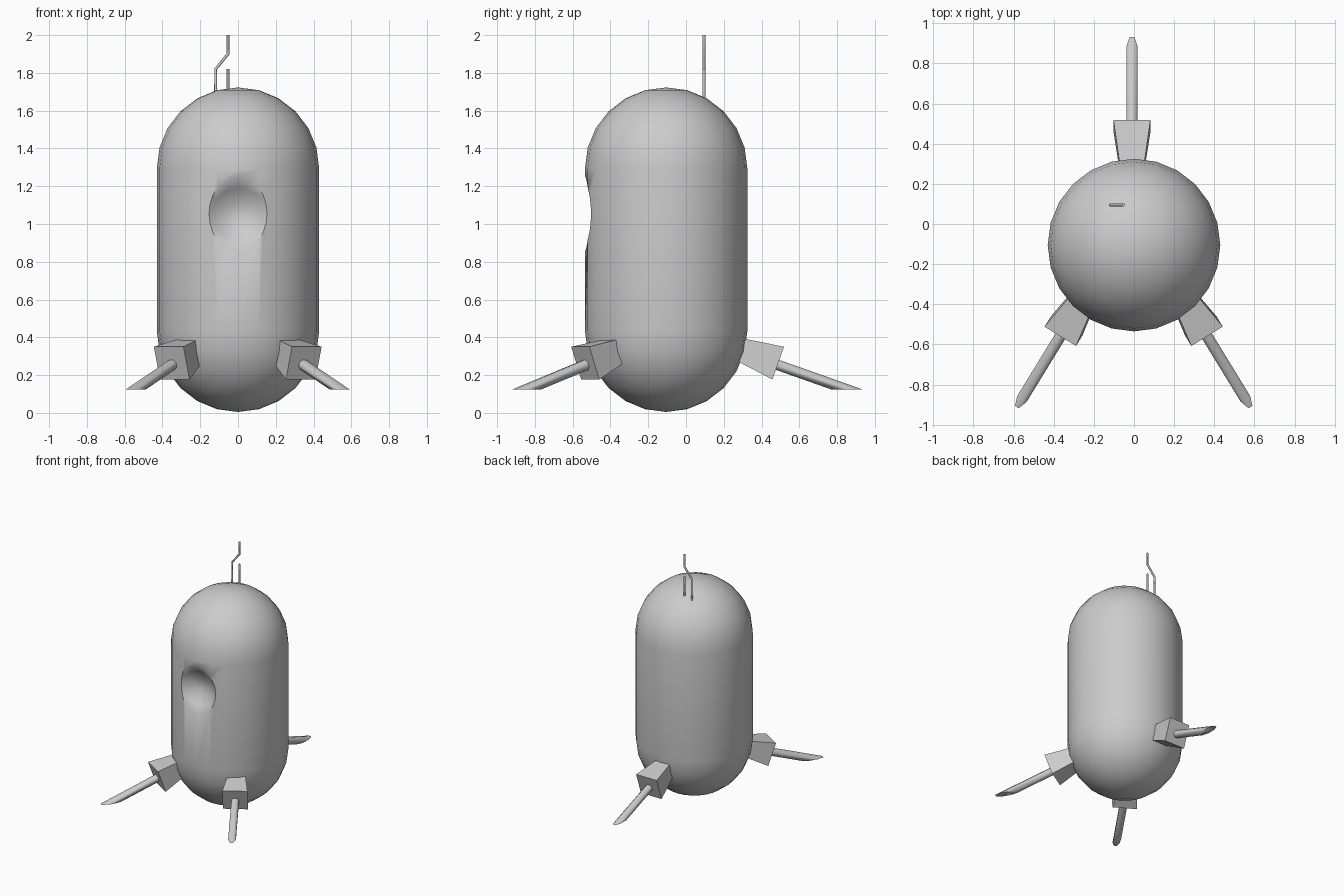
import bpy, bmesh, math
from mathutils import Matrix, Vector

if "Cube" in bpy.data.objects:
    bpy.data.objects.remove(bpy.data.objects["Cube"])


def make_object(name, bm, angle=None):
    bmesh.ops.recalc_face_normals(bm, faces=bm.faces)
    mesh = bpy.data.meshes.new(name)
    bm.to_mesh(mesh)
    bm.free()
    obj = bpy.data.objects.new(name, mesh)
    bpy.context.collection.objects.link(obj)
    if angle:
        smooth(obj, angle)
    return obj


def smooth(obj, angle):
    bpy.ops.object.select_all(action='DESELECT')
    bpy.context.view_layer.objects.active = obj
    obj.select_set(True)
    bpy.ops.object.shade_smooth_by_angle(angle=math.radians(angle))


def lathe(profile, steps):
    """Revolve (radius, height) points around z."""
    bm = bmesh.new()
    verts = [bm.verts.new((r, 0, z)) for r, z in profile]
    edges = [bm.edges.new(p) for p in zip(verts, verts[1:])]
    bmesh.ops.spin(bm, geom=verts + edges, axis=(0, 0, 1), cent=(0, 0, 0),
                   angle=math.tau, steps=steps, use_duplicate=False)
    bmesh.ops.remove_doubles(bm, verts=bm.verts, dist=1e-4)
    return bm


# Capsule body
R, low, high = 0.43, 0.435, 1.293
arc = [math.radians(15 * i) for i in range(7)]
profile = [(R * math.sin(a), low - R * math.cos(a)) for a in arc]
profile += [(R * math.cos(a), high + R * math.sin(a)) for a in arc]
bm = lathe(profile, 24)
bmesh.ops.translate(bm, vec=(0, -0.105, 0), verts=bm.verts)
body = make_object("body", bm)

# Round eye socket pressed into the front
bm = lathe([(0, 0.10), (0.06, 0.085), (0.115, 0.06), (0.135, 0.045),
            (0.20, 0), (0.24, -0.03), (0, -0.03)], 20)
bmesh.ops.transform(bm, verts=bm.verts, matrix=Matrix.Translation((0, -0.535, 1.055))
                    @ Matrix.Rotation(math.radians(-90), 4, 'X'))
cutter = make_object("socket_cutter", bm)
cutter.hide_render = True
mod = body.modifiers.new("socket", 'BOOLEAN')
mod.operation, mod.object, mod.solver = 'DIFFERENCE', cutter, 'EXACT'
bpy.context.view_layer.objects.active = body
bpy.ops.object.modifier_apply(modifier=mod.name)
bpy.data.objects.remove(cutter)
smooth(body, 50)


# Legs: flared square joint plus a sloping rod cut level at the foot
def leg(name, origin, turn):
    place = Matrix.Translation((*origin, 0)) @ Matrix.Rotation(turn, 4, 'Z')
    slope = Vector((0, math.cos(math.radians(19.5)), -math.sin(math.radians(19.5))))
    aim = slope.to_track_quat('Z', 'X').to_matrix().to_4x4()

    def prism(sides, r1, r2, start, length, spin):
        bm = bmesh.new()
        centre = Vector(start) + slope * length / 2
        bmesh.ops.create_cone(bm, cap_ends=True, segments=sides, radius1=r1, radius2=r2,
                              depth=length, matrix=Matrix.Translation(centre) @ aim
                              @ Matrix.Rotation(spin, 4, 'Z'))
        return bm

    joint = prism(4, 0.089, 0.130, (0, 0.295, 0.332), 0.205, math.pi / 4)
    bmesh.ops.transform(joint, matrix=place, verts=joint.verts)
    make_object(name + "_joint", joint)

    rod = prism(8, 0.03, 0.03, (0, 0.44, 0.27), 0.65, math.pi / 8)
    cut = bmesh.ops.bisect_plane(rod, geom=rod.verts[:] + rod.edges[:] + rod.faces[:],
                                 plane_co=(0, 0, 0.125), plane_no=(0, 0, 1), clear_inner=True)
    rim = [e for e in cut['geom_cut'] if isinstance(e, bmesh.types.BMEdge)]
    bmesh.ops.contextual_create(rod, geom=rim)
    bmesh.ops.transform(rod, matrix=place, verts=rod.verts)
    make_object(name + "_rod", rod, 50)


leg("back_leg", (-0.01, 0), 0)
leg("left_leg", (-0.096, -0.117), math.radians(180 - 31.5))
leg("right_leg", (0.093, -0.117), math.radians(180 + 31.5))


# Thin antenna wires on top
def wire(name, points):
    curve = bpy.data.curves.new(name, 'CURVE')
    curve.dimensions = '3D'
    curve.bevel_depth, curve.bevel_resolution, curve.use_fill_caps = 0.008, 1, True
    line = curve.splines.new('POLY')
    line.points.add(len(points) - 1)
    for p, (x, z) in zip(line.points, points):
        p.co = (x, 0.095, z, 1)
    bpy.context.collection.objects.link(bpy.data.objects.new(name, curve))


wire("long_antenna", [(-0.118, 1.63), (-0.118, 1.82), (-0.053, 1.9), (-0.053, 2.0)])
wire("short_antenna", [(-0.053, 1.64), (-0.053, 1.82)])
